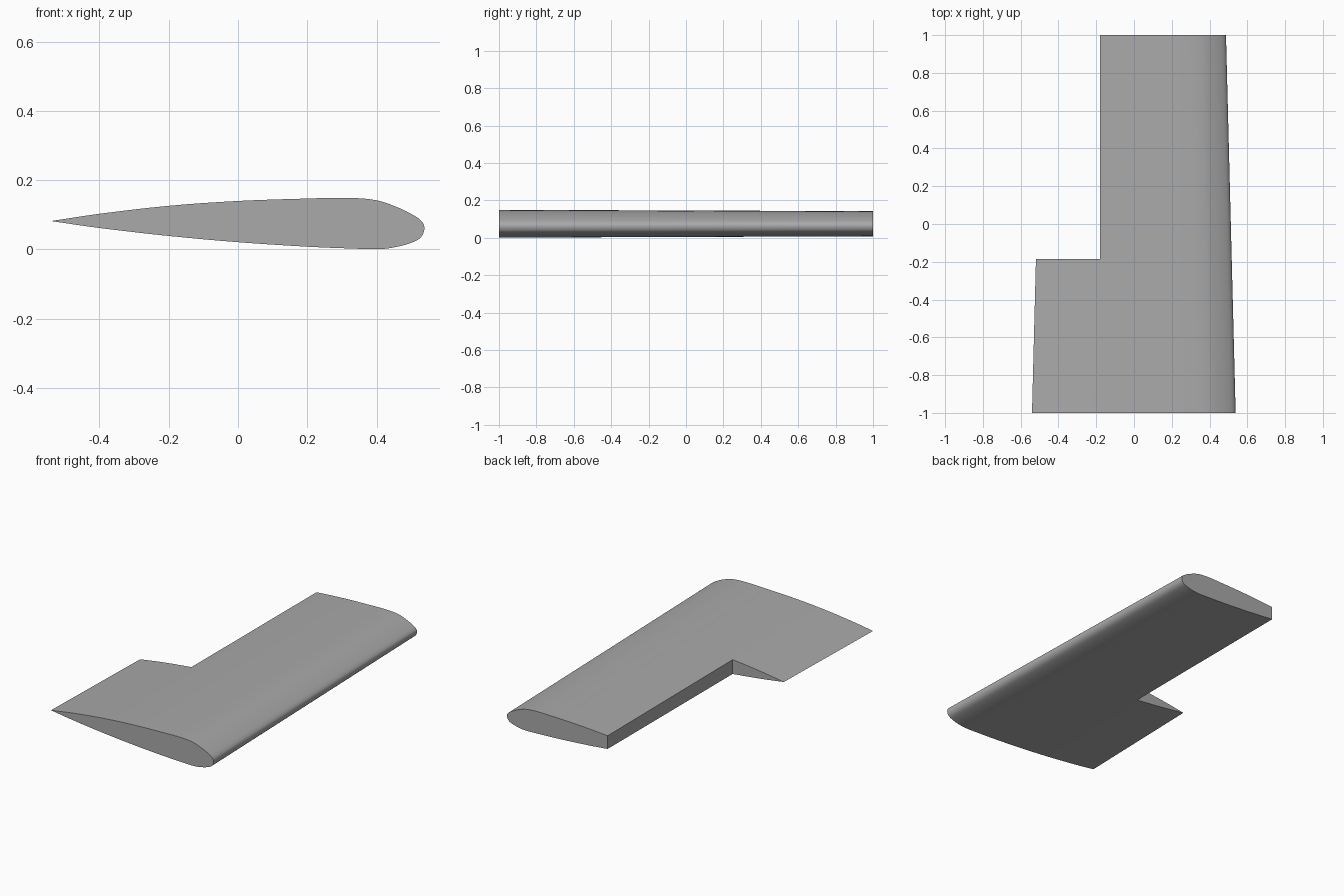
import bpy
import bmesh
from mathutils import Vector
from mathutils.geometry import interpolate_bezier

cube = bpy.data.objects.get("Cube")
if cube:
    bpy.data.objects.remove(cube, do_unlink=True)

# One plain grey for the whole wing
grey = bpy.data.materials.new("plain grey")
grey.use_nodes = True
colour = (0.4, 0.4, 0.4, 1)
grey.diffuse_color = colour
grey.node_tree.nodes["Principled BSDF"].inputs["Base Color"].default_value = colour

# Root aerofoil: trailing edge, over the top, round the nose, back underneath
PROFILE = [(-0.54, 0.082), (-0.4, 0.103), (-0.2, 0.126), (0, 0.14), (0.2, 0.147),
           (0.32, 0.149), (0.4, 0.142), (0.46, 0.122), (0.51, 0.097), (0.533, 0.078),
           (0.538, 0.058), (0.528, 0.035), (0.505, 0.021), (0.46, 0.008), (0.41, 0.001),
           (0.32, 0.003), (0.2, 0.008), (0, 0.021), (-0.2, 0.039), (-0.4, 0.062),
           (-0.54, 0.082)]
MID_Z = 0.075
TIP_SCALE = 0.905
CUT_X, CUT_Y = -0.18, -0.185


def smooth_outline(points, steps=4):
    """Closed outline through the points, sharp only at the trailing edge."""
    pts = [Vector(p) for p in points]
    last = len(pts) - 1
    unit = [(pts[min(i + 1, last)] - pts[max(i - 1, 0)]).normalized() for i in range(last + 1)]
    out = []
    for i in range(last):
        a, b = pts[i], pts[i + 1]
        reach = (b - a).length / 3
        out += interpolate_bezier(a, a + unit[i] * reach, b - unit[i + 1] * reach, b, steps + 1)[:-1]
    return out


def section(bm, outline, y):
    s = 1 + (TIP_SCALE - 1) * (y + 1) / 2
    return [bm.verts.new((p.x * s, y, MID_Z + (p.y - MID_Z) * s)) for p in outline]


# Tapered wing lofted from root to tip
bm = bmesh.new()
outline = smooth_outline(PROFILE)
root, tip = section(bm, outline, -1), section(bm, outline, 1)
for i in range(len(root)):
    j = (i + 1) % len(root)
    bm.faces.new((root[i], root[j], tip[j], tip[i]))
bm.faces.new(root)
bm.faces.new(tip[::-1])
bmesh.ops.recalc_face_normals(bm, faces=bm.faces)
mesh = bpy.data.meshes.new("wing")
bm.to_mesh(mesh)
bm.free()
wing = bpy.data.objects.new("wing", mesh)
bpy.context.collection.objects.link(wing)
mesh.materials.append(grey)

# Square notch in the trailing edge, from mid span to the tip
bpy.ops.mesh.primitive_cube_add(size=2, location=(CUT_X - 1, CUT_Y + 1, MID_Z))
cutter = bpy.context.object
cutter.name = "notch_cutter"
cutter.scale.y = 1.0
cutter.location.y = CUT_Y + 1
cutter.hide_render = True
cutter.data.materials.append(grey)
notch = wing.modifiers.new("notch", 'BOOLEAN')
notch.operation = 'DIFFERENCE'
notch.solver = 'EXACT'
notch.object = cutter

bpy.ops.object.select_all(action='DESELECT')
wing.select_set(True)
bpy.context.view_layer.objects.active = wing
bpy.ops.object.modifier_apply(modifier="notch")
bpy.data.objects.remove(cutter, do_unlink=True)
bpy.ops.object.shade_smooth_by_angle(angle=0.6)
